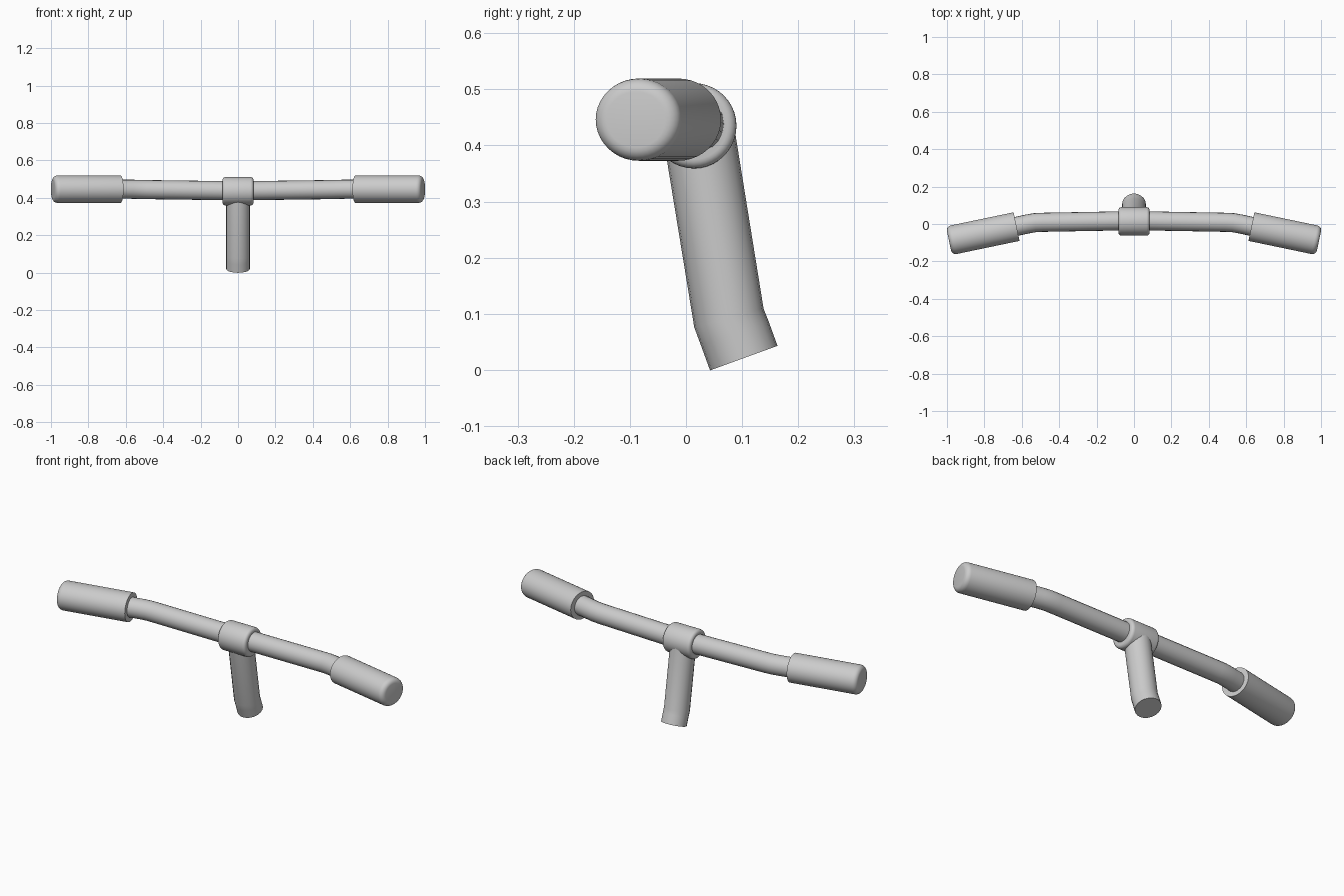
import bpy, math
from mathutils import Matrix, Vector

if "Cube" in bpy.data.objects:
    bpy.data.objects.remove(bpy.data.objects["Cube"])

SIDES = 40


def finish(ob, angle=30):
    bpy.ops.object.select_all(action='DESELECT')
    ob.select_set(True)
    bpy.context.view_layer.objects.active = ob
    if ob.type == 'CURVE':
        bpy.ops.object.convert(target='MESH')
    bpy.ops.object.shade_smooth_by_angle(angle=math.radians(angle))


def tube(name, points, radius):
    """Round tube swept along a path."""
    cu = bpy.data.curves.new(name, 'CURVE')
    cu.dimensions = '3D'
    cu.bevel_depth = radius
    cu.bevel_resolution = 8
    cu.use_fill_caps = True
    sp = cu.splines.new('POLY')
    sp.points.add(len(points) - 1)
    for p, co in zip(sp.points, points):
        p.co = (*co, 1)
    ob = bpy.data.objects.new(name, cu)
    bpy.context.collection.objects.link(ob)
    finish(ob)


def lathe(name, profile, start, direction, squash=1.0):
    """Capped solid of revolution; profile is (distance, radius) along direction."""
    axis = Vector(direction).normalized()
    up = Vector((0, 0, 1))
    side = up.cross(axis)
    verts, faces = [], []
    for d, r in profile:
        for i in range(SIDES):
            a = 2 * math.pi * i / SIDES
            verts.append(Vector(start) + axis * d + side * (r * math.cos(a))
                         + up * (r * squash * math.sin(a)))
    for k in range(len(profile) - 1):
        for i in range(SIDES):
            j = (i + 1) % SIDES
            a, b = k * SIDES, (k + 1) * SIDES
            faces.append((a + i, a + j, b + j, b + i))
    faces.append(tuple(reversed(range(SIDES))))
    faces.append(tuple(range((len(profile) - 1) * SIDES, len(profile) * SIDES)))
    me = bpy.data.meshes.new(name)
    me.from_pydata(verts, [], faces)
    ob = bpy.data.objects.new(name, me)
    bpy.context.collection.objects.link(ob)
    finish(ob)


def fillet(length, radius, f, steps=5):
    """Quarter-round profile at the far end."""
    return [(length - f + f * math.sin(t), radius - f + f * math.cos(t))
            for t in (math.pi / 2 * i / steps for i in range(steps + 1))]


# handlebar tube, bent back slightly toward the grips
half = [(0.05, 0.017, 0.438), (0.49, 0.009, 0.444), (0.53, 0.007, 0.445),
        (0.57, 0.0, 0.446), (0.70, -0.028, 0.446)]
tube("handlebar", [(-x, y, z) for x, y, z in reversed(half)] + half, 0.051)

# grips with rounded outer ends
for side, label in ((-1, "left"), (1, "right")):
    lathe(f"grip_{label}", [(0, 0.078)] + fillet(0.369, 0.078, 0.025),
          (side * 0.628, -0.014, 0.446), (side * 0.979, -0.204, 0), 0.94)

# clamp around the middle of the bar
end = fillet(0.083, 0.076, 0.016)
lathe("clamp", [(-d, r) for d, r in reversed(end)] + end,
      (0, 0.014, 0.435), (1, 0, 0))

# stem with a slight kink near the bottom
tube("stem", [(0, 0.021, 0.434), (0, 0.0765, 0.0925), (0, 0.087, 0.065),
              (0, 0.103, 0.021)], 0.064)
